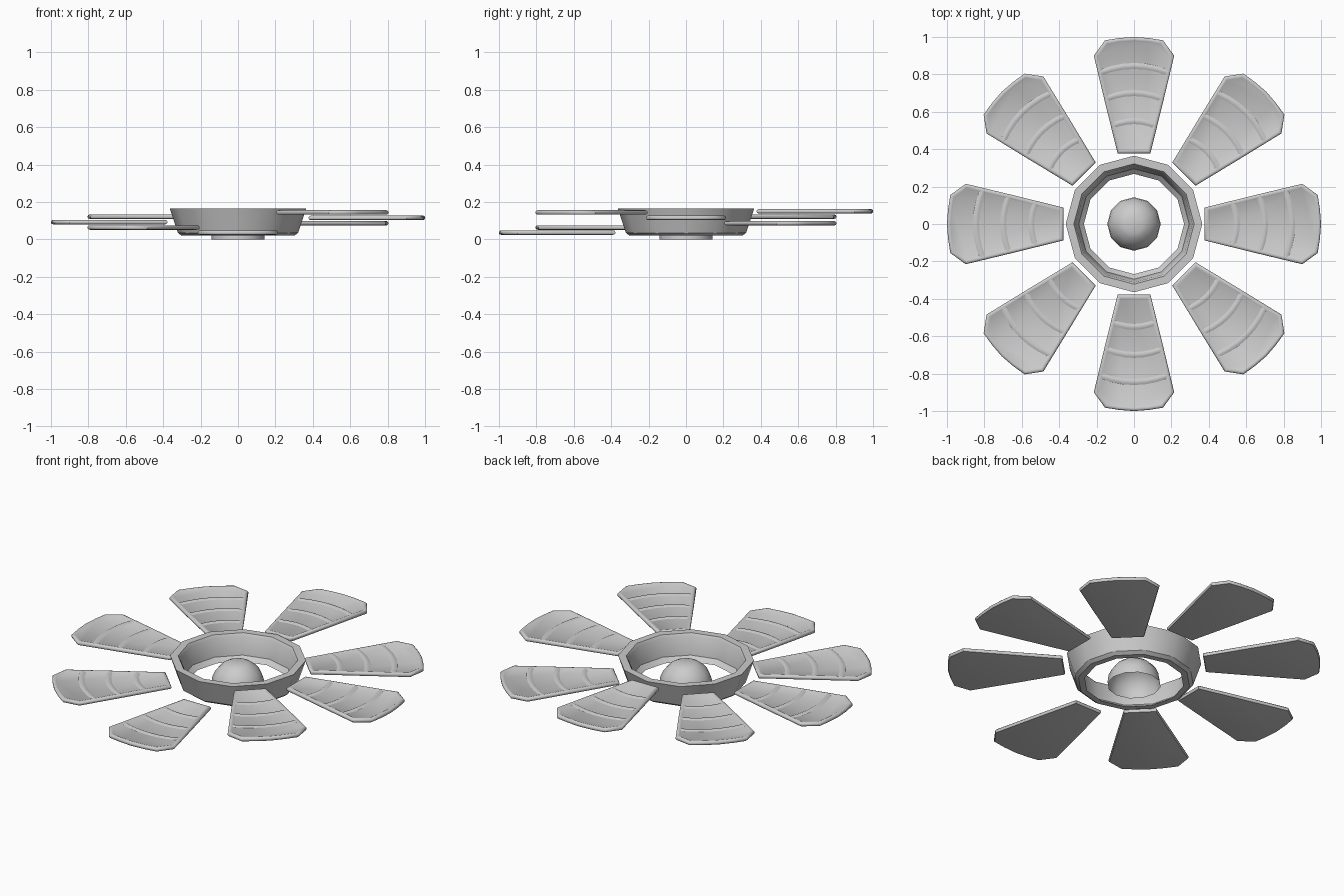
import bpy, bmesh, math
from mathutils import Matrix, Vector

if "Cube" in bpy.data.objects:
    bpy.data.objects.remove(bpy.data.objects["Cube"])

def finish(bm, name, angle=35):
    bmesh.ops.recalc_face_normals(bm, faces=bm.faces)
    me = bpy.data.meshes.new(name)
    bm.to_mesh(me)
    bm.free()
    ob = bpy.data.objects.new(name, me)
    bpy.context.collection.objects.link(ob)
    bpy.ops.object.select_all(action='DESELECT')
    bpy.context.view_layer.objects.active = ob
    ob.select_set(True)
    bpy.ops.object.shade_smooth_by_angle(angle=math.radians(angle))
    return ob

def bridge(bm, a, b):
    n = len(a)
    for i in range(n):
        bm.faces.new((a[i], a[(i + 1) % n], b[(i + 1) % n], b[i]))

def lathe(bm, profile, sides, closed):
    rings = [[bm.verts.new((r * math.cos(2 * math.pi * i / sides),
                            r * math.sin(2 * math.pi * i / sides), z))
              for i in range(sides)] for r, z in profile]
    for a, b in zip(rings, rings[1:]):
        bridge(bm, a, b)
    if closed:
        bridge(bm, rings[-1], rings[0])
    return rings

# Twelve-sided hub ring
bm = bmesh.new()
lathe(bm, [(.365, .165), (.322, .165), (.312, .15), (.295, .045),
           (.268, .02), (.302, .02), (.322, .035)], 12, True)
finish(bm, "hub_ring", 31)

# Central dome, open underneath, with a flat cap
bm = bmesh.new()
prof = [(.143, 0), (.143, .015)]
prof += [(.143 * math.cos(t), .015 + .135 * math.sin(t))
         for t in (math.radians(d) for d in (15, 30, 45, 58, 69))]
rings = lathe(bm, prof, 12, False)
bm.faces.new(rings[-1])
finish(bm, "center_dome", 40)

# Petal outline (radius, half width), mirrored across the petal axis
half = [(.378, .088), (.65, .155), (.90, .215), (.982, .155), (.994, .08)]
outline = [Vector(p) for p in half] + [Vector((1.0, 0))]
outline += [Vector((x, -y)) for x, y in reversed(half)]

def inset(d):
    out, n = [], len(outline)
    for i, p in enumerate(outline):
        e1 = (p - outline[i - 1]).normalized()
        e2 = (outline[(i + 1) % n] - p).normalized()
        n1, n2 = Vector((e1.y, -e1.x)), Vector((e2.y, -e2.x))
        out.append(p + (n1 + n2) * d / (1 + n1.dot(n2)))
    return out

def petal(name, angle, height):
    bm = bmesh.new()
    # Slab with rounded border and recessed panel
    rings = [[bm.verts.new((p.x, p.y, z)) for p in inset(d)]
             for d, z in [(.014, -.012), (.004, -.010), (0, -.004), (0, .004),
                          (.005, .010), (.012, .012), (.020, .010), (.026, .006)]]
    for a, b in zip(rings, rings[1:]):
        bridge(bm, a, b)
    bm.faces.new(rings[0])
    bm.faces.new(rings[-1])
    # Three curved ribs across the panel
    for r in (.55, .70, .845):
        w = .09 + .24 * (r - .38) - .022
        rows = []
        for k in range(7):
            t = k / 3 - 1
            x = r - .2 * w * t * t
            rows.append([bm.verts.new((x + dx, w * t, z)) for dx, z in
                         ((-.018, .005), (-.006, .011), (.006, .011), (.018, .005))])
        for a, b in zip(rows, rows[1:]):
            bridge(bm, a, b)
        bm.faces.new(rows[0])
        bm.faces.new(rows[-1])
    bm.transform(Matrix.Translation((0, 0, height)) @
                 Matrix.Rotation(math.radians(angle), 4, 'Z'))
    finish(bm, name, 40)

# Eight petals at staggered heights
heights = [.115, .086, .150, .121, .092, .063, .036, .144]
for i, h in enumerate(heights):
    petal(f"petal_{i + 1}", 45 * i, h)
